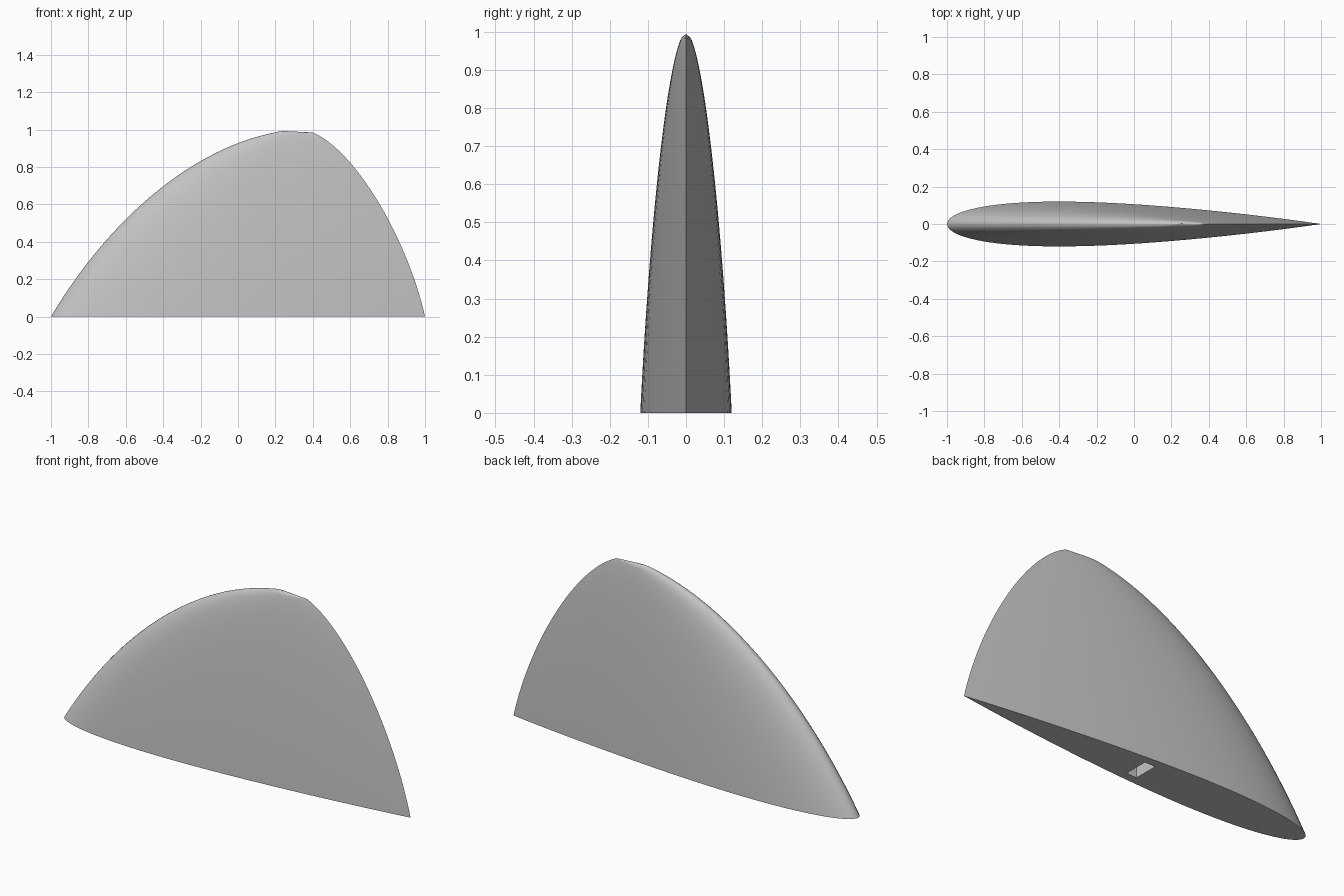
import bpy, bmesh, math
from mathutils import Vector
from mathutils.geometry import interpolate_bezier

if "Cube" in bpy.data.objects:
    bpy.data.objects.remove(bpy.data.objects["Cube"], do_unlink=True)

# Single grey finish
grey = bpy.data.materials.new("matte grey")
grey.use_nodes = True
colour = (0.55, 0.55, 0.55, 1)
grey.diffuse_color = colour
grey.node_tree.nodes["Principled BSDF"].inputs["Base Color"].default_value = colour

# Leading and trailing edge curves as (x, z)
LEADING = [(-1, 0), (-0.68, 0.54), (-0.21, 0.93), (0.25, 0.993)]
TRAILING = [(1, 0), (0.91, 0.4), (0.64, 0.88), (0.4, 0.985)]
SECTIONS = 48   # sections from base to shoulder
HALF = 28       # points along each side of a section
SHOULDER = 0.978


def edge(control):
    """Return a function giving x on the edge curve at a height."""
    pts = interpolate_bezier(*[Vector(p) for p in control], 200)

    def x_at(z):
        for a, b in zip(pts, pts[1:]):
            if b.y >= z:
                return a.x + (b.x - a.x) * (z - a.y) / (b.y - a.y)
        return pts[-1].x
    return x_at


def foil(u):
    """Half thickness of a symmetric aerofoil of unit chord."""
    return 0.6 * (0.2969 * u ** 0.5 - 0.126 * u - 0.3516 * u ** 2
                  + 0.2843 * u ** 3 - 0.1036 * u ** 4)


def section(bm, z, lead, trail, thick=1.0, crown=0.0):
    """Ring of vertices; crown lifts the forward part of the ring."""
    us = [(i / HALF) ** 2 * (2 - i / HALF) for i in range(HALF + 1)]
    loop = [(u, 1) for u in us] + [(u, -1) for u in us[-2:0:-1]]
    chord = trail - lead
    return [bm.verts.new((lead + u * chord, side * foil(u) * chord * thick,
                          z + crown * max(0, 1 - u * 1.2)))
            for u, side in loop]


# Fin body, lofted from base to rounded tip
bm = bmesh.new()
lead_x, trail_x = edge(LEADING), edge(TRAILING)
rings = []
for i in range(SECTIONS + 1):
    z = SHOULDER * math.sin(math.pi / 2 * i / SECTIONS)
    rings.append(section(bm, z, lead_x(z), trail_x(z)))
rings.append(section(bm, 0.983, 0.2, 0.405, 0.9, 0.003))
rings.append(section(bm, 0.985, 0.22, 0.395, 0.65, 0.005))
rings.append(section(bm, 0.986, 0.24, 0.385, 0.3, 0.007))
for low, high in zip(rings, rings[1:]):
    for i in range(len(low)):
        j = (i + 1) % len(low)
        bm.faces.new((low[i], low[j], high[j], high[i]))
bm.faces.new(rings[0])
bm.faces.new(rings[-1])
bmesh.ops.recalc_face_normals(bm, faces=bm.faces)
mesh = bpy.data.meshes.new("fin_body")
bm.to_mesh(mesh)
bm.free()
mesh.materials.append(grey)
fin = bpy.data.objects.new("fin_body", mesh)
bpy.context.collection.objects.link(fin)

# Mounting socket cut into the underside
bpy.ops.mesh.primitive_cube_add(size=1, location=(-0.04, 0, 0))
cutter = bpy.context.object
cutter.name = "socket_cutter"
cutter.scale = (0.06, 0.13, 0.3)
cutter.hide_render = True
cutter.data.materials.append(grey)
bpy.context.view_layer.update()

bpy.ops.object.select_all(action='DESELECT')
fin.select_set(True)
bpy.context.view_layer.objects.active = fin
cut = fin.modifiers.new("socket", 'BOOLEAN')
cut.operation = 'DIFFERENCE'
cut.solver = 'EXACT'
cut.object = cutter
bpy.ops.object.modifier_apply(modifier=cut.name)
bpy.data.objects.remove(cutter, do_unlink=True)
bpy.ops.object.shade_smooth_by_angle(angle=0.6)
